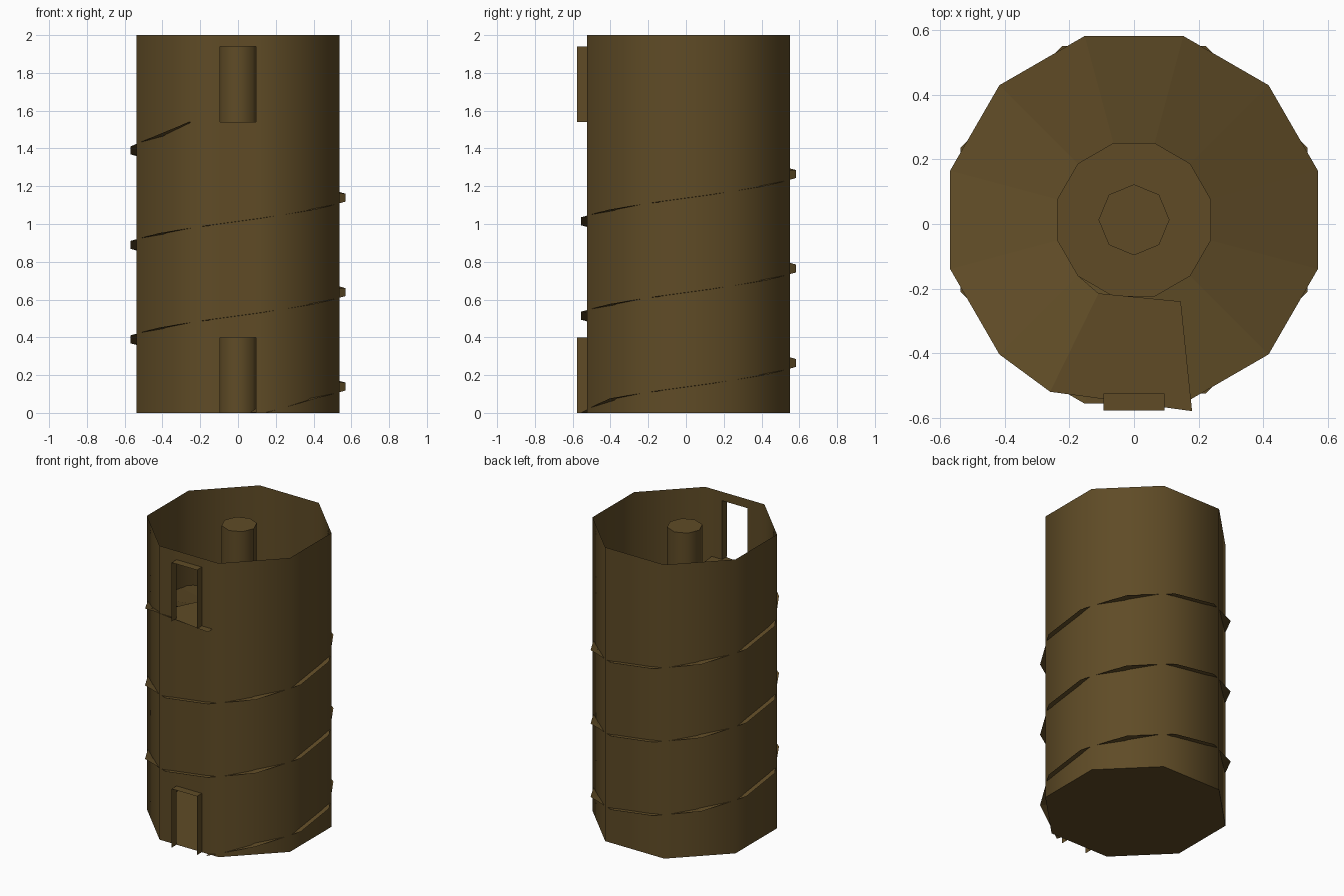
import bpy, bmesh, math

if "Cube" in bpy.data.objects:
    bpy.data.objects.remove(bpy.data.objects["Cube"])

CY = 0.013  # tower axis in y
brown = bpy.data.materials.new("dark_brown")
brown.diffuse_color = (0.115, 0.071, 0.0195, 1)
brown.use_nodes = True
brown.node_tree.nodes["Principled BSDF"].inputs["Base Color"].default_value = brown.diffuse_color


def make(name, verts, faces, smooth=False):
    me = bpy.data.meshes.new(name)
    me.from_pydata(verts, [], faces)
    bm = bmesh.new()
    bm.from_mesh(me)
    loose = [v for v in bm.verts if not v.link_faces]
    bmesh.ops.delete(bm, geom=loose, context='VERTS')
    bm.to_mesh(me)
    bm.free()
    me.materials.append(brown)
    for p in me.polygons:
        p.use_smooth = smooth
    ob = bpy.data.objects.new(name, me)
    bpy.context.collection.objects.link(ob)
    return ob


def polar(r, deg, z):
    a = math.radians(deg)
    return (r * math.cos(a), CY + r * math.sin(a), z)


# tower wall: open octagonal sheet, front side split to leave two doorways
R, DX = 0.538 / math.cos(math.pi / 8), 0.095
front_y = CY - 0.538
ring = [polar(R, -67.5 + 45 * i, 0)[:2] for i in range(8)]
ring += [(-DX, front_y), (DX, front_y)]
levels = [0, 0.4, 1.54, 1.94, 2.0]
n = len(ring)
verts = [(x, y, z) for z in levels for x, y in ring]
faces = []
for k in range(4):
    for i in range(n):
        if i == 8 and k in (0, 2):
            continue  # doorway
        j = (i + 1) % n
        faces.append((k * n + i, k * n + j, (k + 1) * n + j, (k + 1) * n + i))
make("tower_wall", verts, faces, True)

# floor
make("floor", [polar(R, -67.5 + 45 * i, 0) for i in range(8)], [tuple(range(8))])

# door frames: thin jambs and lintel
for name, z0, z1 in (("lower_door_frame", 0, 0.4), ("upper_door_frame", 1.54, 1.94)):
    path = [(-DX, z0), (-DX, z1), (DX, z1), (DX, z0)]
    fv = [(x, y, z) for y in (front_y, -0.578) for x, z in path]
    make(name, fv, [(i, i + 1, i + 5, i + 4) for i in range(3)])

# central column
cv = [polar(0.11, 90 + 45 * i, z) for z in (0, 2.0) for i in range(8)]
cf = [(i, (i + 1) % 8, 8 + (i + 1) % 8, 8 + i) for i in range(8)]
column = make("central_column", cv, cf + [tuple(range(8, 16)), tuple(range(7, -1, -1))], True)
bpy.context.view_layer.objects.active = column
column.select_set(True)
bpy.ops.object.shade_smooth_by_angle(angle=math.radians(50))

# spiral ramp: thin sheet, edge poking through the wall, ending in a flat landing
rv = []
for k in range(35):
    deg = -75 + 30 * k
    z = 0.5 * (deg + 90) / 360 + 0.0145
    z = 0.002 if k == 0 else 1.475 if k == 34 else z
    rv += [polar(0.245, deg, z), polar(0.59, deg, z)]
rv += [(-0.11, -0.215, 1.54), (-0.26, -0.52, 1.54),
       (0.145, -0.24, 1.54), (0.18, -0.58, 1.54)]
rf = [(2 * i, 2 * i + 1, 2 * i + 3, 2 * i + 2) for i in range(len(rv) // 2 - 1)]
make("spiral_ramp", rv, rf)
